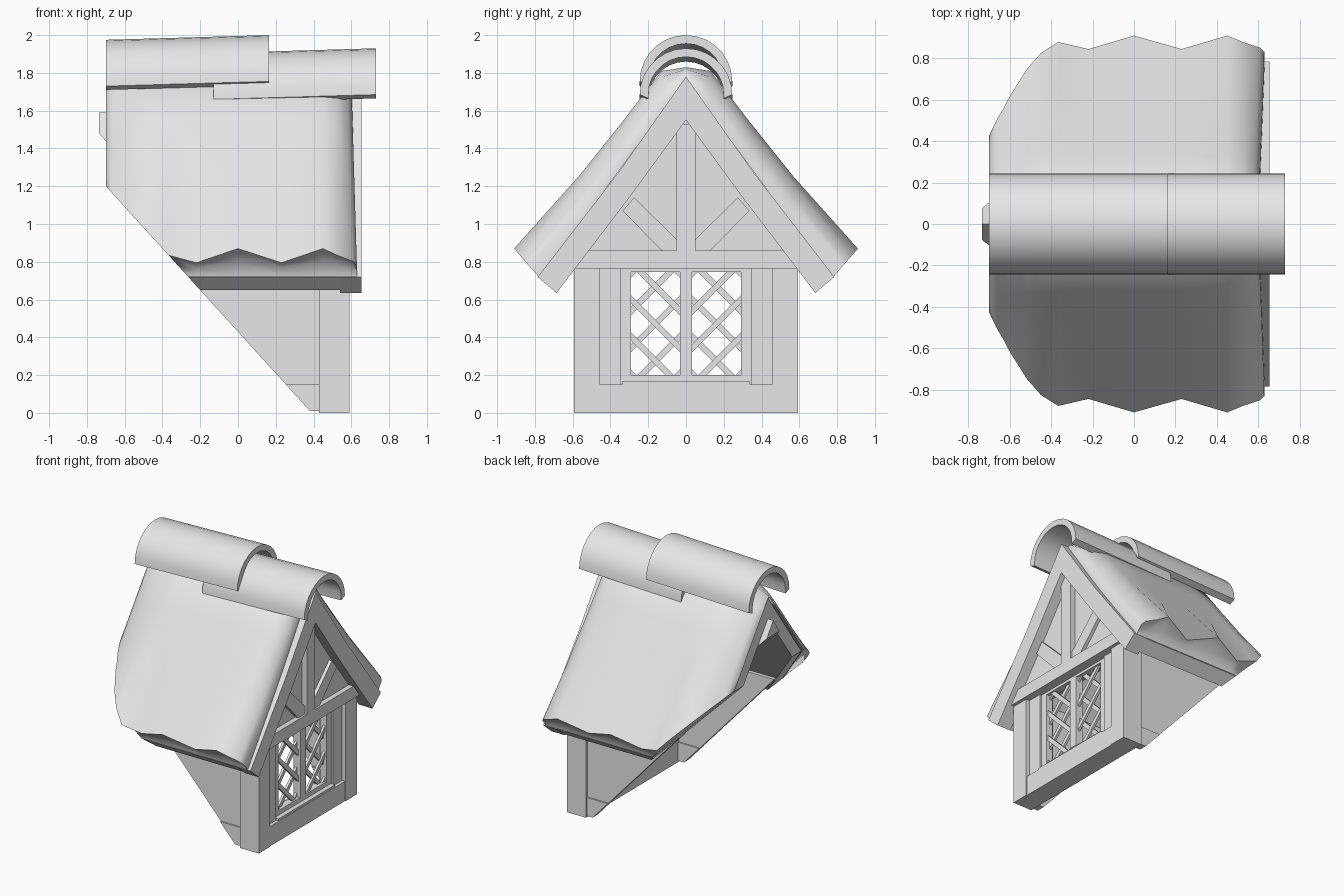
import bpy
import bmesh
import math
from mathutils import Vector

cube = bpy.data.objects.get("Cube")
if cube:
    bpy.data.objects.remove(cube)

grey = bpy.data.materials.new("plain_grey")
grey.use_nodes = True
grey.diffuse_color = (0.8, 0.8, 0.8, 1)
grey.node_tree.nodes["Principled BSDF"].inputs["Base Color"].default_value = (0.8, 0.8, 0.8, 1)

# Sloping plane of the main roof that the dormer sits on
CUT_NORMAL = Vector((-1, 0, -0.908))
BACK_CUT = (Vector((0.39, 0, 0)), CUT_NORMAL)
BEAM_CUT = (Vector((-0.7, 0, 1.44)), CUT_NORMAL)


def finish(name, bm, cuts=(), mirror=False, smooth=None):
    for point, normal in cuts:
        geom = bm.verts[:] + bm.edges[:] + bm.faces[:]
        res = bmesh.ops.bisect_plane(bm, geom=geom, dist=1e-5, plane_co=point,
                                     plane_no=normal, clear_outer=True)
        edges = [e for e in res["geom_cut"] if isinstance(e, bmesh.types.BMEdge)]
        bmesh.ops.holes_fill(bm, edges=edges, sides=0)
    bmesh.ops.recalc_face_normals(bm, faces=bm.faces[:])
    mesh = bpy.data.meshes.new(name)
    bm.to_mesh(mesh)
    bm.free()
    mesh.materials.append(grey)
    obj = bpy.data.objects.new(name, mesh)
    bpy.context.collection.objects.link(obj)
    if mirror:
        mod = obj.modifiers.new("Mirror", "MIRROR")
        mod.use_axis = (False, True, False)
        mod.use_clip = True
    if smooth:
        bpy.ops.object.select_all(action="DESELECT")
        obj.select_set(True)
        bpy.context.view_layer.objects.active = obj
        bpy.ops.object.shade_smooth_by_angle(angle=math.radians(smooth))


def prism(name, outline, x0, x1, cuts=(), mirror=False):
    """Extrude a y-z outline from x0 to x1."""
    bm = bmesh.new()
    a = [bm.verts.new((x0, y, z)) for y, z in outline]
    b = [bm.verts.new((x1, y, z)) for y, z in outline]
    bm.faces.new(a)
    bm.faces.new(b)
    for i in range(len(a)):
        j = (i + 1) % len(a)
        bm.faces.new((a[i], a[j], b[j], b[i]))
    finish(name, bm, cuts, mirror)


def block(name, y0, y1, z0, z1, x0, x1, cuts=(), mirror=False):
    prism(name, [(y0, z0), (y1, z0), (y1, z1), (y0, z1)], x0, x1, cuts, mirror)


# Front frame
block("corner_post", 0.455, 0.592, 0, 0.8, 0.43, 0.59, mirror=True)
block("bottom_beam", -0.455, 0.455, 0, 0.15, 0.43, 0.585)
block("tie_beam", -0.62, 0.62, 0.765, 0.86, 0.45, 0.615)
block("window_jamb", 0.345, 0.455, 0.15, 0.765, 0.44, 0.56, mirror=True)
block("window_sill", -0.34, 0.34, 0.145, 0.165, 0.44, 0.58)

# Casements
block("casement_stile", 0.29, 0.345, 0.15, 0.765, 0.49, 0.545, mirror=True)
block("casement_bottom_rail", -0.29, 0.29, 0.15, 0.2, 0.49, 0.545)
block("casement_top_rail", -0.29, 0.29, 0.745, 0.765, 0.49, 0.545)
block("mullion", -0.033, 0.033, 0.2, 0.745, 0.49, 0.55)

# Diagonal lattice bars, running slightly into the frame
Y0, Y1, Z0, Z1 = 0.016, 0.307, 0.185, 0.757
mid = (Y0 + Y1) / 2
w = 0.011
for k in range(-1, 5):
    zc = 0.275 + 0.197 * k
    for s in (1, -1):
        ends = sorted((mid + s * (Z0 - zc), mid + s * (Z1 - zc)))
        ya, yb = max(Y0, ends[0]), min(Y1, ends[1])
        if yb - ya < 0.03:
            continue
        za, zb = zc + s * (ya - mid), zc + s * (yb - mid)
        prism("lattice_bar", [(ya - w, za + s * w), (ya + w, za - s * w),
                              (yb + w, zb - s * w), (yb - w, zb + s * w)],
              0.508 + 0.006 * s, 0.526 + 0.006 * s, mirror=True)

# Gable panel and timbers
prism("gable_panel", [(-0.56, 0.8), (0.56, 0.8), (0, 1.6)], 0.5, 0.575)
block("king_post", -0.05, 0.05, 0.85, 1.53, 0.55, 0.615)
prism("gable_brace", [(0.04, 0.91), (0.04, 0.86), (0.13, 0.86), (0.335, 1.07), (0.275, 1.14)],
      0.55, 0.6, mirror=True)
prism("barge_board", [(0, 1.78), (0.36, 1.27), (0.785, 0.72), (0.685, 0.635),
                      (0.3, 1.14), (0, 1.55)], 0.54, 0.655, mirror=True)

# Side walls
block("side_wall", 0.53, 0.57, 0.01, 0.84, -0.5, 0.45, [BACK_CUT], True)
block("side_sill", 0.52, 0.58, 0.01, 0.15, 0, 0.44, [BACK_CUT], True)

# Roof deck and ridge beam
prism("roof_deck", [(0, 1.75), (0.36, 1.25), (0.78, 0.72), (0.7, 0.65),
                    (0.3, 1.18), (0, 1.59)], -0.69, 0.55, [BACK_CUT], True)
prism("ridge_beam", [(-0.11, 1.43), (0.11, 1.43), (0, 1.59)], -0.735, 0.5, [BEAM_CUT])

# Thatch: lerp between deck line and outer line, rounded down at both ends, zigzag eave
INNER = [(0, 1.76), (0.12, 1.6), (0.36, 1.27), (0.56, 1.0), (0.78, 0.72)]
OUTER = [(0, 1.83), (0.13, 1.81), (0.33, 1.55), (0.57, 1.25), (0.91, 0.87)]
# x station, body thickness, eave thickness
STATIONS = [(-0.7, 0.08, 0.1), (-0.665, 0.32, 0.3), (-0.6, 0.6, 0.6), (-0.52, 0.85, 0.8),
            (-0.45, 0.96, 0.85), (-0.36, 1, 0.75), (-0.22, 1, 0.5), (0, 1, 1),
            (0.23, 1, 0.5), (0.45, 1, 1), (0.53, 0.85, 0.75), (0.58, 0.55, 0.55), (0.6, 0.2, 0.4)]


def thatch_point(x, row, f):
    (yi, zi), (yo, zo) = INNER[row], OUTER[row]
    return (x, yi + f * (yo - yi), zi + f * (zo - zi))


bm = bmesh.new()
rings = []
for x, body, eave in STATIONS:
    weights = [body, body, body, body * 0.75 + eave * 0.25, eave]
    ring = [thatch_point(x, r, weights[r]) for r in range(5)]
    # Undercut end of the thatch, then a near upright edge down to the deck
    ring.append((x, 0.783 + 0.02 * eave, 0.725 + 0.08 * eave))
    ring += [thatch_point(x, r, 0.02) for r in range(4, -1, -1)]
    if x > 0.55:
        ring = [(px + 0.03 * (1.76 - max(0.72, pz)), py, pz) for px, py, pz in ring]
    rings.append([bm.verts.new(p) for p in ring])
for a, b in zip(rings, rings[1:]):
    for i in range(len(a) - 1):
        bm.faces.new((a[i], a[i + 1], b[i + 1], b[i]))
for ring in (rings[0], rings[-1]):
    for i in range(4):
        bm.faces.new((ring[i], ring[i + 1], ring[9 - i], ring[10 - i]))
    bm.faces.new(ring[4:7])
finish("thatch", bm, [BACK_CUT], True, 50)


# Half-round ridge tiles, slightly tilted
def ridge_tile(name, x0, x1, z0, z1, r=0.245, t=0.045, steps=14):
    bm = bmesh.new()
    rows = []
    for i in range(steps + 1):
        a = math.pi * i / steps
        c, s = math.cos(a), math.sin(a)
        rows.append([bm.verts.new((x, q * c, z + q * s - (0.02 if q < r and i in (0, steps) else 0)))
                     for x, z, q in ((x0, z0, r), (x1, z1, r), (x1, z1, r - t), (x0, z0, r - t))])
    for a, b in zip(rows, rows[1:]):
        for k in range(4):
            m = (k + 1) % 4
            bm.faces.new((a[k], a[m], b[m], b[k]))
    bm.faces.new(rows[0])
    bm.faces.new(rows[-1])
    finish(name, bm, smooth=40)


ridge_tile("rear_ridge_tile", -0.7, 0.165, 1.73, 1.755)
ridge_tile("front_ridge_tile", -0.13, 0.73, 1.66, 1.685)
